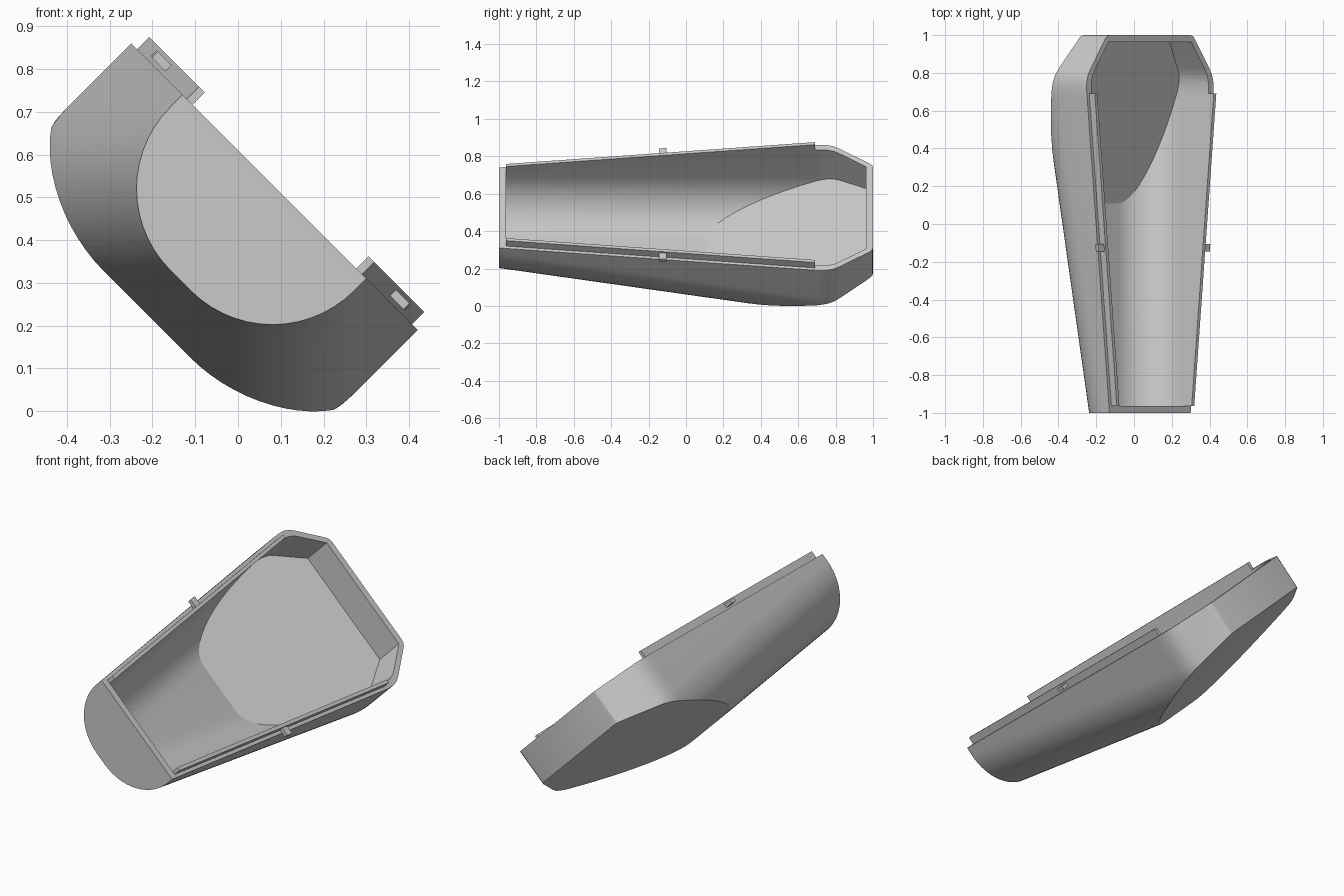
import bpy, bmesh, math
from mathutils import Vector

cube = bpy.data.objects.get("Cube")
if cube:
    bpy.data.objects.remove(cube, do_unlink=True)

grey = bpy.data.materials.new("light_grey")
grey.use_nodes = True
grey.diffuse_color = (0.59, 0.59, 0.59, 1)
grey.node_tree.nodes["Principled BSDF"].inputs["Base Color"].default_value = grey.diffuse_color

R2 = math.sqrt(0.5)
WALL = 0.037
TAPER = 0.1


def place(s, y, d):
    """Tray space (across, along, depth below the rim) to the tilted pose."""
    return Vector((0.085 + (s - d) * R2, y, 0.525 - (s + d) * R2))


def half_width(y):
    return 0.304 + TAPER * (y + 1)


def section(w, depth, radius, steps=14):
    """U-shaped section with rounded lower corners, as (s, d) pairs."""
    side = [(w, 0)]
    for i in range(steps + 1):
        a = math.pi / 2 * i / steps
        side.append((w - radius + radius * math.cos(a),
                     depth - radius + radius * math.sin(a)))
    return side + [(-s, d) for s, d in reversed(side)]


def loft(bm, rings, open_top=False):
    """Skin rings of (s, y, d) with end caps; the last strip may stay open."""
    loops = [[bm.verts.new(p) for p in ring] for ring in rings]
    for a, b in zip(loops, loops[1:]):
        n = len(a)
        for i in range(n - 1 if open_top else n):
            j = (i + 1) % n
            bm.faces.new((a[i], a[j], b[j], b[i]))
    bm.faces.new(loops[0])
    bm.faces.new(loops[-1])


def at_rim(edge):
    return all(abs(v.co.z) < 1e-5 for v in edge.verts)


def tray_skin(bm, inset, front, back):
    """Open-topped tapered tray with rounded shoulders and a sloping rear floor."""
    shoulders = [(0.66, 0.470), (0.70, 0.474), (0.75, 0.474), (0.79, 0.464),
                 (0.825, 0.443), (0.963, 0.347)]
    plan = [(front, half_width(front))] + shoulders + back
    rings = []
    for y, w in plan:
        ring = section(w - inset, 0.31 + TAPER * (y + 1) - inset, 0.27 - inset)
        rings.append([(s, y, d) for s, d in ring])
    old = set(bm.faces)
    loft(bm, rings, open_top=True)
    faces = [f for f in bm.faces if f not in old]
    edges = {e for f in faces for e in f.edges}
    verts = {v for f in faces for v in f.verts}
    bmesh.ops.bisect_plane(bm, geom=[*verts, *edges, *faces], dist=1e-6,
                           plane_co=(0, 0.12, 0.42 - inset * 1.05),
                           plane_no=(0, 0.257, 1), clear_outer=True)
    cut = [e for e in bm.edges if e.is_boundary and not at_rim(e)]
    bmesh.ops.edgeloop_fill(bm, edges=cut)


def finish(name, bm):
    """Tilt the mesh into place and make it an object."""
    for v in bm.verts:
        v.co = place(*v.co)
    bmesh.ops.recalc_face_normals(bm, faces=bm.faces)
    mesh = bpy.data.meshes.new(name)
    bm.to_mesh(mesh)
    bm.free()
    mesh.materials.append(grey)
    obj = bpy.data.objects.new(name, mesh)
    bpy.context.collection.objects.link(obj)
    return obj


# Hollow shell: outer skin, inner skin and the flat rim joining them
bm = bmesh.new()
tray_skin(bm, 0, -1, [(0.985, 0.331), (0.996, 0.318), (1.0, 0.300)])
tray_skin(bm, WALL, -0.963, [])
rim = [e for e in bm.edges if e.is_boundary]
bmesh.ops.triangle_fill(bm, edges=rim, normal=(0, 0, -1), use_beauty=True)
shell = finish("shell", bm)
bpy.ops.object.select_all(action='DESELECT')
bpy.context.view_layer.objects.active = shell
shell.select_set(True)
bpy.ops.object.shade_smooth_by_angle(angle=math.radians(18))


def bar(name, side, ends, inner, outer, low, high):
    """Straight bar beside the rim; inner and outer are insets from the outside."""
    rings = []
    for y in ends:
        a, b = side * (half_width(y) - inner), side * (half_width(y) - outer)
        rings.append([(a, y, low), (b, y, low), (b, y, high), (a, y, high)])
    bm = bmesh.new()
    loft(bm, rings)
    finish(name, bm)


# Raised lips along the rim, each with a small catch facing outward
for label, side in (("left", 1), ("right", -1)):
    bar(label + "_lip", side, (-0.963, 0.69), WALL, 0.018, 0.0, -0.041)
    bar(label + "_catch", side, (-0.145, -0.105), 0.020, -0.027, -0.011, -0.031)
